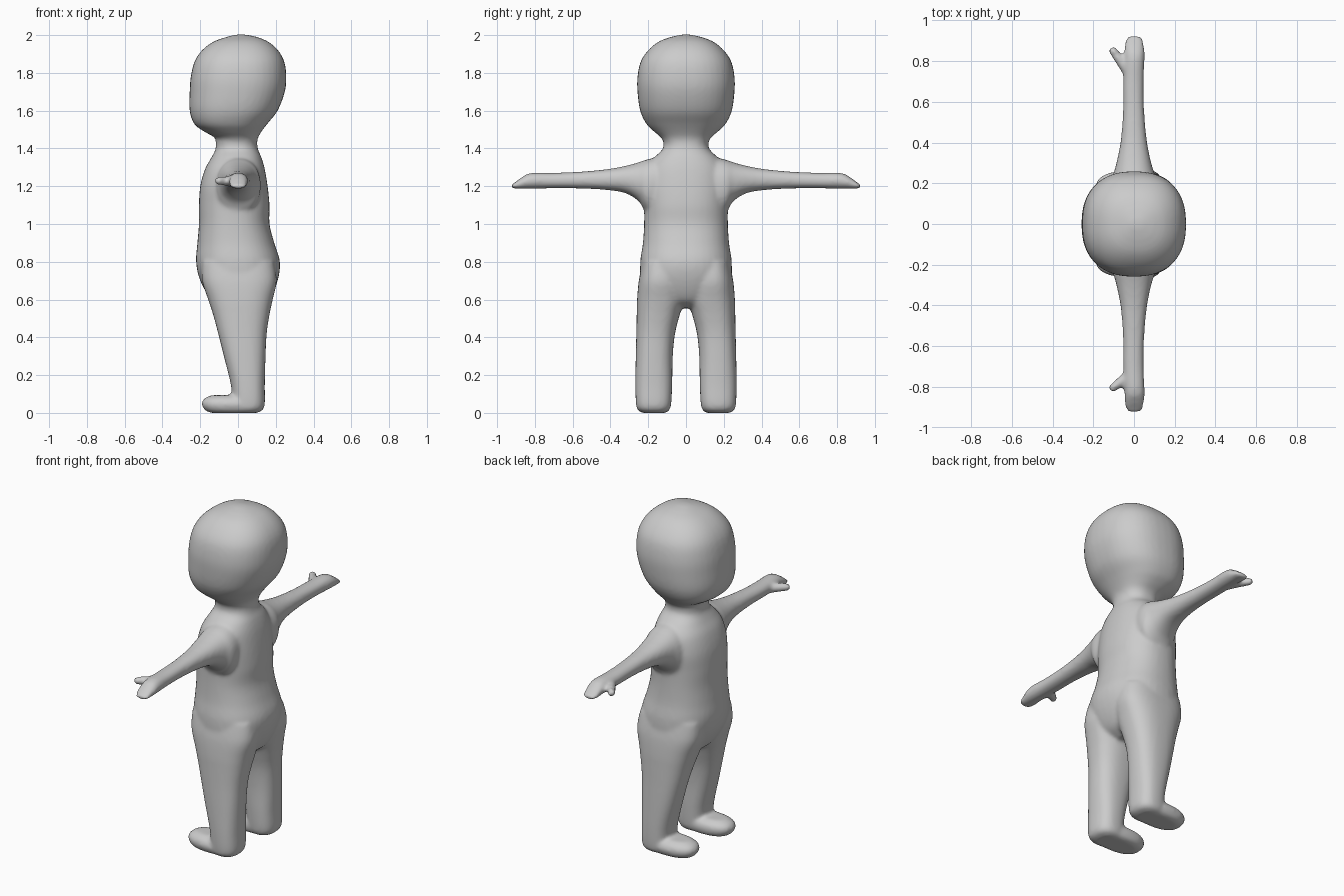
import bpy, bmesh, math
from mathutils import Vector, Matrix

bm = bmesh.new()
SEG, SUB = 40, 5


def spline(p0, p1, p2, p3, t):
    return [0.5 * (2 * b + (c - a) * t + (2 * a - 5 * b + 4 * c - d) * t * t
                   + (3 * b - a - 3 * c + d) * t ** 3) for a, b, c, d in zip(p0, p1, p2, p3)]


def loft(rings, place, power=2.3):
    """Closed tube through rings (t, a_min, a_max, b_min, b_max), smoothly interpolated."""
    pts = [rings[0]] + rings + [rings[-1]]
    dense = [spline(*pts[i:i + 4], k / SUB) for i in range(len(rings) - 1) for k in range(SUB)]
    dense.append(rings[-1])
    loops = []
    for t, a0, a1, b0, b1 in dense:
        loop = []
        for k in range(SEG):
            c, s = math.cos(2 * math.pi * k / SEG), math.sin(2 * math.pi * k / SEG)
            c = math.copysign(abs(c) ** (2 / power), c)
            s = math.copysign(abs(s) ** (2 / power), s)
            a = (a0 + a1) / 2 + c * (a1 - a0) / 2
            b = (b0 + b1) / 2 + s * (b1 - b0) / 2
            loop.append(bm.verts.new(place(t, a, b)))
        loops.append(loop)
    faces = [bm.faces.new(loops[0]), bm.faces.new(loops[-1])]
    for lo, hi in zip(loops, loops[1:]):
        for k in range(SEG):
            n = (k + 1) % SEG
            faces.append(bm.faces.new((lo[k], lo[n], hi[n], hi[k])))
    bmesh.ops.recalc_face_normals(bm, faces=faces)


def upright(rings, power=2.3):
    loft([(z, x0, x1, -w, w) for z, x0, x1, w in rings], lambda t, a, b: (a, b, t), power)


# torso and neck
upright([(.555, -.06, .10, .06), (.60, -.14, .165, .17), (.70, -.20, .21, .235), (.80, -.222, .222, .242),
         (.90, -.215, .192, .228), (1.0, -.207, .167, .222), (1.1, -.207, .167, .222),
         (1.2, -.20, .157, .225), (1.29, -.175, .142, .21), (1.35, -.142, .125, .17),
         (1.40, -.118, .105, .122), (1.46, -.118, .10, .12), (1.56, -.1, .1, .1)])

# head
upright([(1.42, -.11, .10, .115), (1.455, -.12, .105, .13), (1.49, -.18, .125, .17), (1.53, -.232, .155, .21),
         (1.60, -.256, .21, .243), (1.70, -.256, .248, .257), (1.78, -.25, .256, .257),
         (1.86, -.23, .245, .24), (1.92, -.19, .212, .20), (1.965, -.13, .16, .145),
         (1.99, -.06, .10, .08), (2.003, -.01, .04, .02)], 2.35)

for s in (1, -1):
    # leg
    loft([(.0, -.01, .10, .11, .23), (.015, -.025, .13, .088, .255), (.05, -.028, .142, .078, .265),
          (.15, -.038, .142, .073, .268), (.30, -.075, .146, .07, .266), (.42, -.105, .152, .058, .263),
          (.52, -.132, .167, .033, .261), (.60, -.158, .184, .01, .259), (.70, -.19, .205, .01, .25),
          (.80, -.19, .19, .02, .23)], lambda t, a, b: (a, s * b, t), 2.5)
    # foot
    loft([(.0, -.14, .10, .11, .23), (.012, -.172, .12, .09, .25), (.045, -.192, .13, .08, .262),
          (.075, -.18, .12, .09, .25), (.094, -.14, .08, .12, .22)],
         lambda t, a, b: (a, s * b, t), 2.4)
    # arm and mitten hand
    loft([(.08, -.11, .11, 1.08, 1.37), (.20, -.115, .12, 1.06, 1.343), (.25, -.10, .10, 1.12, 1.327),
          (.32, -.082, .08, 1.163, 1.308), (.42, -.064, .062, 1.18, 1.29), (.56, -.054, .05, 1.188, 1.277),
          (.70, -.053, .048, 1.189, 1.271), (.82, -.047, .052, 1.187, 1.27),
          (.87, -.047, .05, 1.187, 1.247), (.91, -.04, .043, 1.188, 1.217), (.927, -.02, .025, 1.192, 1.206)],
         lambda t, a, b: (a, s * t, b), 2.2)
    # thumb
    base, tip = Vector((-.03, s * .75, 1.225)), Vector((-.102, .85 if s > 0 else -.803, 1.228))
    for k in range(9):
        bmesh.ops.create_icosphere(bm, subdivisions=2, radius=.03 - .007 * k / 8,
                                   matrix=Matrix.Translation(base.lerp(tip, k / 8)))

mesh = bpy.data.meshes.new("body")
bm.to_mesh(mesh)
bm.free()
body = bpy.data.objects.new("body", mesh)
bpy.context.collection.objects.link(body)

# fuse the parts into one soft skin
fuse = body.modifiers.new("fuse", 'REMESH')
fuse.mode = 'VOXEL'
fuse.voxel_size = .01
fuse.use_smooth_shade = True
soften = body.modifiers.new("soften", 'SMOOTH')
soften.factor = .5
soften.iterations = 10
